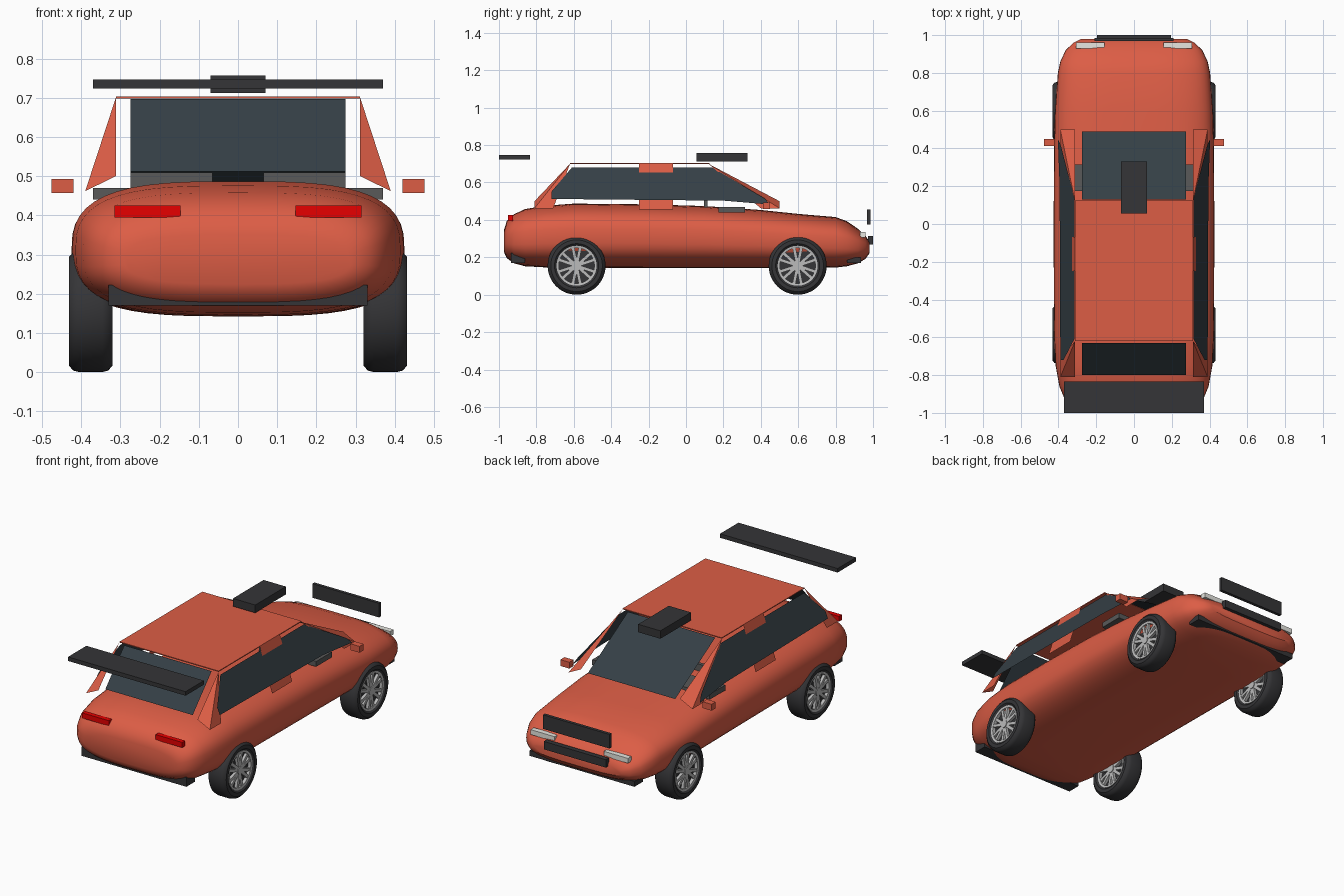
import bpy, bmesh, math
from mathutils import Matrix, Vector

if "Cube" in bpy.data.objects:
    bpy.data.objects.remove(bpy.data.objects["Cube"])


def material(name, rgb):
    m = bpy.data.materials.new(name)
    m.diffuse_color = (*rgb, 1)
    m.use_nodes = True
    m.node_tree.nodes["Principled BSDF"].inputs["Base Color"].default_value = m.diffuse_color
    return m


RED = material("red_paint", (0.72, 0.11, 0.06))
GLASS = material("tinted_glass", (0.035, 0.05, 0.06))
BLACK = material("black_trim", (0.035, 0.035, 0.038))
GREY = material("seat_grey", (0.1, 0.1, 0.1))
RIM = material("rim_silver", (0.5, 0.5, 0.5))
WHITE = material("lamp_white", (0.8, 0.8, 0.75))
TAIL = material("lamp_red", (0.8, 0.0, 0.0))


def finish(name, bm, mat, smooth=False, loc=(0, 0, 0)):
    bmesh.ops.recalc_face_normals(bm, faces=bm.faces)
    me = bpy.data.meshes.new(name)
    bm.to_mesh(me)
    bm.free()
    me.materials.append(mat)
    ob = bpy.data.objects.new(name, me)
    ob.location = loc
    bpy.context.collection.objects.link(ob)
    if smooth:
        bpy.ops.object.select_all(action='DESELECT')
        ob.select_set(True)
        bpy.context.view_layer.objects.active = ob
        bpy.ops.object.shade_smooth_by_angle(angle=math.radians(35))
    return ob


def add_box(bm, x, y, z):
    lo, hi = zip(x, y, z)
    size = [b - a for a, b in zip(lo, hi)]
    mid = [(a + b) / 2 for a, b in zip(lo, hi)]
    bmesh.ops.create_cube(bm, size=1, matrix=Matrix.Translation(mid) @ Matrix.Diagonal((*size, 1)))


def box(name, mat, x, y, z, mirror=False):
    bm = bmesh.new()
    add_box(bm, x, y, z)
    if mirror:
        add_box(bm, (-x[1], -x[0]), y, z)
    return finish(name, bm, mat)


def panels(name, mat, faces, mirror=False):
    bm = bmesh.new()
    for s in ((1, -1) if mirror else (1,)):
        for f in faces:
            bm.faces.new([bm.verts.new((s * x, y, z)) for x, y, z in f])
    return finish(name, bm, mat)


def loft(bm, rings, closed=False):
    rows = [[bm.verts.new(p) for p in r] for r in rings]
    pairs = list(zip(rows, rows[1:])) + ([(rows[-1], rows[0])] if closed else [])
    n = len(rows[0])
    for a, b in pairs:
        for i in range(n):
            j = (i + 1) % n
            bm.faces.new((a[i], a[j], b[j], b[i]))
    return rows


# Body shell: superellipse sections (y, half width, bottom, top)
SECTIONS = [
    (-0.972, 0.29, 0.225, 0.35), (-0.958, 0.335, 0.195, 0.395), (-0.92, 0.37, 0.168, 0.43),
    (-0.86, 0.395, 0.152, 0.458), (-0.75, 0.415, 0.146, 0.476), (-0.6, 0.423, 0.143, 0.487),
    (-0.2, 0.425, 0.142, 0.483), (0.1, 0.425, 0.142, 0.474), (0.4, 0.423, 0.142, 0.453),
    (0.6, 0.418, 0.142, 0.432), (0.8, 0.403, 0.145, 0.415), (0.86, 0.39, 0.152, 0.393),
    (0.92, 0.362, 0.168, 0.352), (0.96, 0.32, 0.192, 0.315), (0.98, 0.28, 0.22, 0.285)]


def power(v, e):
    return math.copysign(abs(v) ** e, v)


rings = []
for y, w, zb, zt in SECTIONS:
    ts = [math.tau * i / 48 for i in range(48)]
    rings.append([(w * power(math.cos(t), 0.62), y,
                   (zb + zt) / 2 + (zt - zb) / 2 * power(math.sin(t), 0.72)) for t in ts])
bm = bmesh.new()
rows = loft(bm, rings)
bm.faces.new(rows[0])
bm.faces.new(rows[-1])
finish("body_shell", bm, RED, True)

# Roof and pillars as thin panels
box("roof_panel", RED, (-0.312, 0.312), (-0.62, 0.125), (0.699, 0.704))
panels("door_pillars", RED, [[(0.312, -0.25, 0.704), (0.312, -0.07, 0.704),
                              (0.39, -0.07, 0.455), (0.39, -0.25, 0.455)]], True)
for name, top, base, inner in (("rear_pillars", -0.62, -0.81, -0.71), ("front_pillars", 0.12, 0.5, 0.4)):
    a, b = (0.312, top, 0.70), (0.312, base, 0.50)
    c, d = (0.39, base, 0.462), (0.39, inner, 0.462)
    panels(name, RED, [[a, b, c], [a, c, d]], True)

# Windows
panels("windscreen", GLASS, [[(-0.275, 0.13, 0.697), (0.275, 0.13, 0.697),
                              (0.275, 0.49, 0.485), (-0.275, 0.49, 0.485)]])
panels("rear_window", GLASS, [[(-0.275, -0.63, 0.697), (0.275, -0.63, 0.697),
                               (0.275, -0.8, 0.512), (-0.275, -0.8, 0.512)]])
outline = [(-0.72, 0.512), (-0.72, 0.55), (-0.61, 0.68), (0.14, 0.68),
           (0.42, 0.515), (0.45, 0.482), (0.2, 0.503)]
panels("side_windows", GLASS, [[(0.316 + (0.68 - z) * 0.44, y, z) for y, z in outline]], True)

# Seats visible under the glass
box("seat_cushions", GREY, (0.07, 0.37), (0.175, 0.315), (0.44, 0.47), True)
box("seat_backs", GREY, (0.065, 0.275), (0.095, 0.115), (0.465, 0.51), True)

# Spoiler, scoop, grilles and bumpers
box("rear_spoiler", BLACK, (-0.37, 0.37), (-1.0, -0.835), (0.724, 0.747))
box("roof_scoop", BLACK, (-0.07, 0.07), (0.055, 0.33), (0.712, 0.757))
box("upper_grille", BLACK, (-0.21, 0.21), (0.968, 0.986), (0.375, 0.455))
box("lower_grille", BLACK, (-0.195, 0.195), (0.972, 1.0), (0.268, 0.313))
box("rear_bumper", BLACK, (-0.33, 0.33), (-0.935, -0.86), (0.17, 0.222))
box("front_bumper", BLACK, (-0.33, 0.33), (0.86, 0.935), (0.17, 0.2))

# Lamps and side mirrors
box("headlights", WHITE, (0.155, 0.307), (0.93, 0.96), (0.307, 0.335), True)
box("taillights", TAIL, (0.147, 0.315), (-0.952, -0.925), (0.395, 0.425), True)
box("side_mirrors", RED, (0.42, 0.476), (0.413, 0.45), (0.457, 0.493), True)

# Wheels: lathed tyre and rim ring, dark core, hub and paired spokes
TYRE = [(-0.045, 0.106), (-0.056, 0.118), (-0.056, 0.138), (-0.045, 0.151), (-0.03, 0.155),
        (0.03, 0.155), (0.045, 0.151), (0.056, 0.138), (0.056, 0.118), (0.045, 0.106)]
HOOP = [(-0.048, 0.095), (-0.05, 0.107), (0.05, 0.107), (0.048, 0.095)]


def lathe(bm, profile, n=48):
    loft(bm, [[(x, r * math.cos(math.tau * i / n), r * math.sin(math.tau * i / n))
               for x, r in profile] for i in range(n)], True)


def disc(bm, r, depth, n=32):
    bmesh.ops.create_cone(bm, cap_ends=True, segments=n, radius1=r, radius2=r, depth=depth,
                          matrix=Matrix.Rotation(math.pi / 2, 4, 'Y'))


for end, y in (("rear", -0.585), ("front", 0.597)):
    for side, s in (("right", 1), ("left", -1)):
        loc = (s * 0.376, y, 0.155)
        tag = f"{end}_{side}"
        bm = bmesh.new()
        lathe(bm, TYRE)
        finish(tag + "_tyre", bm, BLACK, True, loc)
        bm = bmesh.new()
        disc(bm, 0.1, 0.06)
        finish(tag + "_brake_disc", bm, BLACK, True, loc)
        bm = bmesh.new()
        lathe(bm, HOOP)
        disc(bm, 0.022, 0.1, 20)
        for i in range(6):
            for lean in (-0.2, 0.2):
                rot = Matrix.Rotation(math.tau * i / 6 + lean, 4, 'X')
                bmesh.ops.create_cube(bm, size=1, matrix=rot @ Matrix.Translation((0, 0, 0.056))
                                      @ Matrix.Diagonal((0.092, 0.017, 0.088, 1)))
        finish(tag + "_rim", bm, RIM, True, loc)
